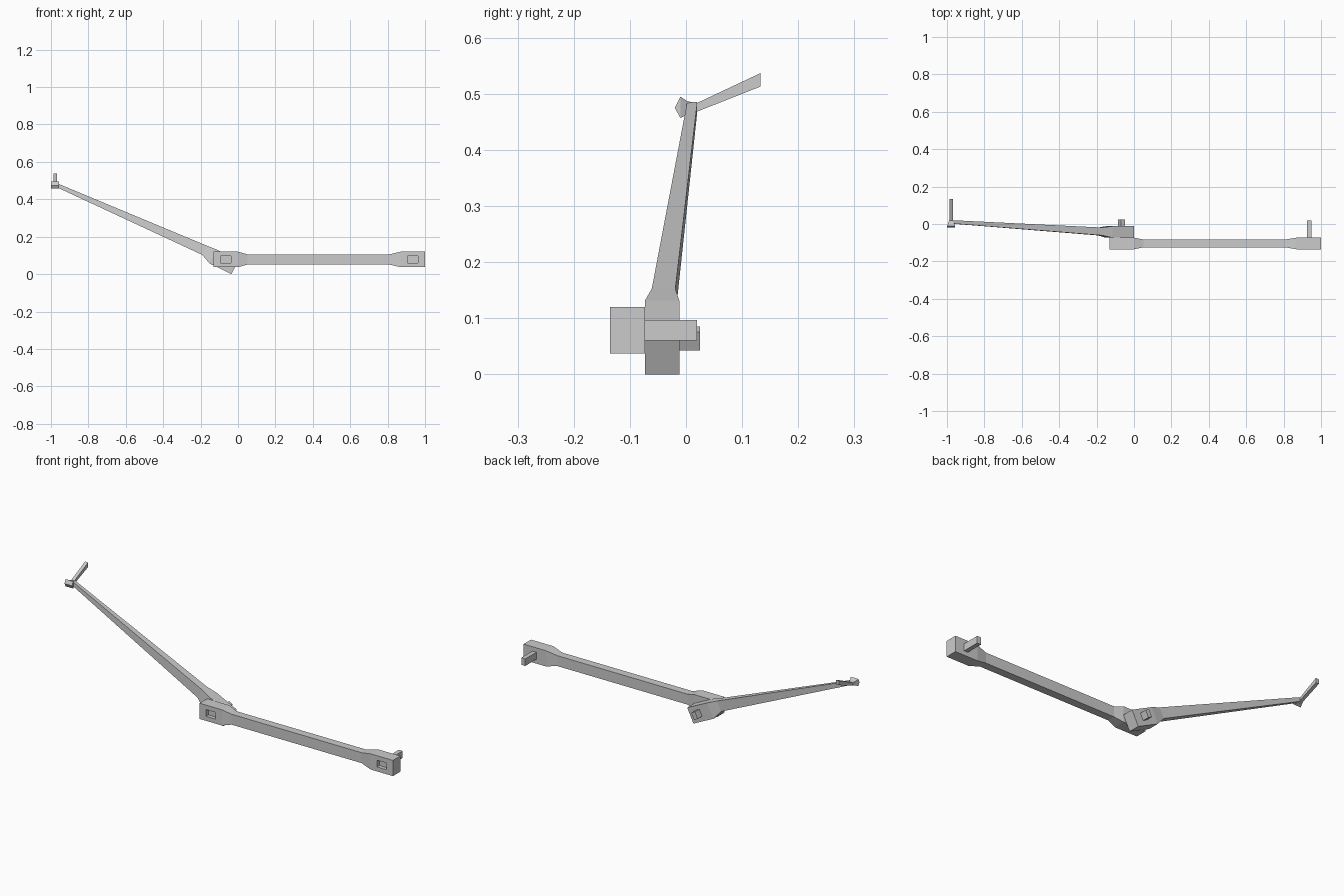
import bpy, bmesh, math
from mathutils import Vector, Matrix

if "Cube" in bpy.data.objects:
    bpy.data.objects.remove(bpy.data.objects["Cube"])


def finish(bm, name):
    bmesh.ops.recalc_face_normals(bm, faces=bm.faces)
    me = bpy.data.meshes.new(name)
    bm.to_mesh(me)
    bm.free()
    ob = bpy.data.objects.new(name, me)
    bpy.context.collection.objects.link(ob)
    return ob


def loft(name, sections, up, sockets=()):
    """sections: (centre, half height, half depth); sockets: segments with a front recess."""
    bm = bmesh.new()
    up, dep = Vector(up), Vector((0, 1, 0))
    rings, fronts = [], {}
    for c, h, w in sections:
        rings.append([bm.verts.new(Vector(c) + dep * w * a + up * h * b)
                      for a, b in ((-1, -1), (1, -1), (1, 1), (-1, 1))])
    for i in range(len(rings) - 1):
        r, s = rings[i], rings[i + 1]
        for j in range(4):
            k = (j + 1) % 4
            f = bm.faces.new((r[j], r[k], s[k], s[j]))
            if j == 3:
                fronts[i] = f
    bm.faces.new(rings[0])
    bm.faces.new(rings[-1])
    bmesh.ops.recalc_face_normals(bm, faces=bm.faces)
    for i in sockets:
        f = fronts[i]
        c = f.calc_center_median()
        base = [v.co.copy() for v in f.verts]
        for depth in (0, 0.02):
            bmesh.ops.inset_individual(bm, faces=[f], thickness=0.002)
            for v in f.verts:
                near = min(base, key=lambda p: (p - v.co).length)
                v.co = c + (near - c) * 0.43 + dep * depth
    return finish(bm, name)


def pin(name, loc, size, angle=0):
    bm = bmesh.new()
    m = (Matrix.Translation(loc) @ Matrix.Rotation(angle, 4, 'Y')
         @ Matrix.Diagonal((*size, 1)))
    bmesh.ops.create_cube(bm, size=1, matrix=m)
    return finish(bm, name)


# Horizontal arm with a thick block and socket at each end
E, S = (0.0415, 0.031), (0.0275, 0.021)
loft("level_arm", [((x, -0.104, 0.0785), *hw) for x, hw in
     ((-0.13, E), (0, E), (0.05, S), (0.81, S), (0.87, E), (1.0, E))],
     (0, 0, 1), sockets=(0, 4))
pin("level_arm_pin", (0.937, -0.0275, 0.0785), (0.023, 0.095, 0.037))

# Raised arm, tapering away from the joint
a = math.radians(26)
loft("raised_arm", [((-0.017, -0.0425, 0.0375), 0.0415, 0.0305),
                    ((-0.134, -0.0425, 0.0945), 0.0415, 0.0305),
                    ((-0.180, -0.040, 0.128), 0.0275, 0.021),
                    ((-0.970, 0.011, 0.476), 0.010, 0.009)],
     (math.sin(a), 0, math.cos(a)), sockets=(0,))
pin("joint_pin", (-0.067, 0.003, 0.064), (0.023, 0.044, 0.037), a)

# Small flared block at the far tip: ridge in front, narrow at the back
bm = bmesh.new()
profile = [(-0.010, 0.457, 0.022), (-0.020, 0.475, 0.022), (-0.010, 0.495, 0.022),
           (0.002, 0.487, 0.016), (0.020, 0.483, 0.010), (0.018, 0.468, 0.010),
           (0.002, 0.463, 0.016)]
sides = [[bm.verts.new((-0.978 + s * w, y, z)) for y, z, w in profile] for s in (-1, 1)]
for i in range(len(profile)):
    k = (i + 1) % len(profile)
    bm.faces.new((sides[0][i], sides[0][k], sides[1][k], sides[1][i]))
for s in sides:
    bm.faces.new(s)
bmesh.ops.triangulate(bm, faces=[f for f in bm.faces if len(f.verts) > 4])
finish(bm, "tip_block")

# Slanted tip rod
loft("tip_rod", [((-0.978, 0.014, 0.4745), 0.0075, 0.0),
                 ((-0.978, 0.133, 0.525), 0.012, 0.0)], (0, 0, 1))
rod = bpy.data.objects["tip_rod"]
bpy.data.objects.remove(rod)
bm = bmesh.new()
ends = [[bm.verts.new((-0.978 + sx * 0.009, y, z + sz * h))
         for sx, sz in ((-1, -1), (1, -1), (1, 1), (-1, 1))]
        for y, z, h in ((0.014, 0.4735, 0.0075), (0.133, 0.525, 0.012))]
for j in range(4):
    k = (j + 1) % 4
    bm.faces.new((ends[0][j], ends[0][k], ends[1][k], ends[1][j]))
for e in ends:
    bm.faces.new(e)
finish(bm, "tip_rod")
